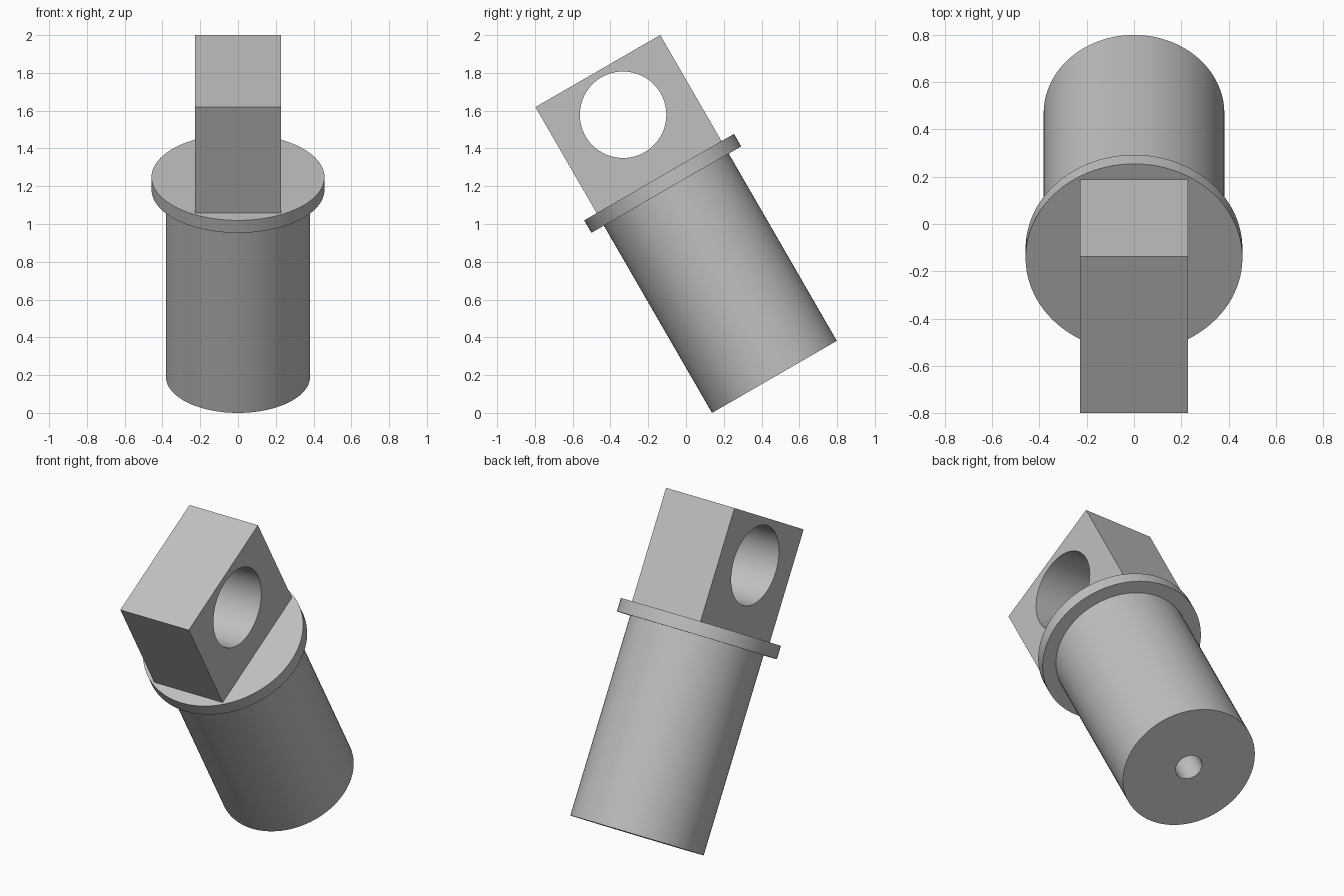
import bpy, bmesh
from math import radians, cos, sin, tau
from mathutils import Matrix

cube = bpy.data.objects.get("Cube")
if cube:
    bpy.data.objects.remove(cube, do_unlink=True)

U = 0.0763  # one design unit
# The whole part leans forward by 30 degrees about its base centre
PLACE = (Matrix.Translation((0, 0.468, 0.1908))
         @ Matrix.Rotation(radians(30), 4, 'X') @ Matrix.Scale(U, 4))

grey = bpy.data.materials.new("plain grey")
grey.use_nodes = True
grey.diffuse_color = (0.53, 0.53, 0.53, 1)
grey.node_tree.nodes["Principled BSDF"].inputs["Base Color"].default_value = grey.diffuse_color


def finish(obj, matrix):
    """Weld, place, colour and shade a mesh object."""
    bm = bmesh.new()
    bm.from_mesh(obj.data)
    bmesh.ops.remove_doubles(bm, verts=bm.verts, dist=0.0005)
    bm.transform(matrix)
    bmesh.ops.recalc_face_normals(bm, faces=bm.faces)
    bm.to_mesh(obj.data)
    bm.free()
    obj.data.materials.clear()
    obj.data.materials.append(grey)
    bpy.ops.object.select_all(action='DESELECT')
    obj.select_set(True)
    bpy.context.view_layer.objects.active = obj
    bpy.ops.object.shade_smooth_by_angle(angle=radians(30))


# Turned shank with collar and a blind bore in its end: (radius, height)
profile = [(0, 10), (1, 10), (1, 0), (5, 0), (5, 15), (6, 15), (6, 16), (0, 16)]
bm = bmesh.new()
verts = [bm.verts.new((r, 0, h)) for r, h in profile]
edges = [bm.edges.new(pair) for pair in zip(verts, verts[1:])]
bmesh.ops.spin(bm, geom=verts + edges, cent=(0, 0, 0), axis=(0, 0, 1),
               angle=tau, steps=96, use_merge=True)
mesh = bpy.data.meshes.new("collared_shank")
bm.to_mesh(mesh)
bm.free()
shank = bpy.data.objects.new("collared_shank", mesh)
bpy.context.collection.objects.link(shank)
finish(shank, PLACE)

# Eye block: square outline with a round cross hole, extruded sideways
outline = [(-5, 16), (5, 16), (5, 24.5), (-5, 24.5)]
hole = [(3 * cos(tau * i / 96), 21 + 3 * sin(tau * i / 96)) for i in range(96)]
curve = bpy.data.curves.new("eye_block", 'CURVE')
curve.dimensions = '2D'
curve.fill_mode = 'BOTH'
curve.extrude = 3
for points in (outline, hole):
    spline = curve.splines.new('POLY')
    spline.points.add(len(points) - 1)
    for p, (x, y) in zip(spline.points, points):
        p.co = (x, y, 0, 1)
    spline.use_cyclic_u = True
block = bpy.data.objects.new("eye_block", curve)
bpy.context.collection.objects.link(block)
bpy.ops.object.select_all(action='DESELECT')
block.select_set(True)
bpy.context.view_layer.objects.active = block
bpy.ops.object.convert(target='MESH')
# Swap axes so the hole runs across the part
SIDEWAYS = Matrix(((0, 0, 1, 0), (1, 0, 0, 0), (0, 1, 0, 0), (0, 0, 0, 1)))
finish(bpy.context.view_layer.objects.active, PLACE @ SIDEWAYS)
